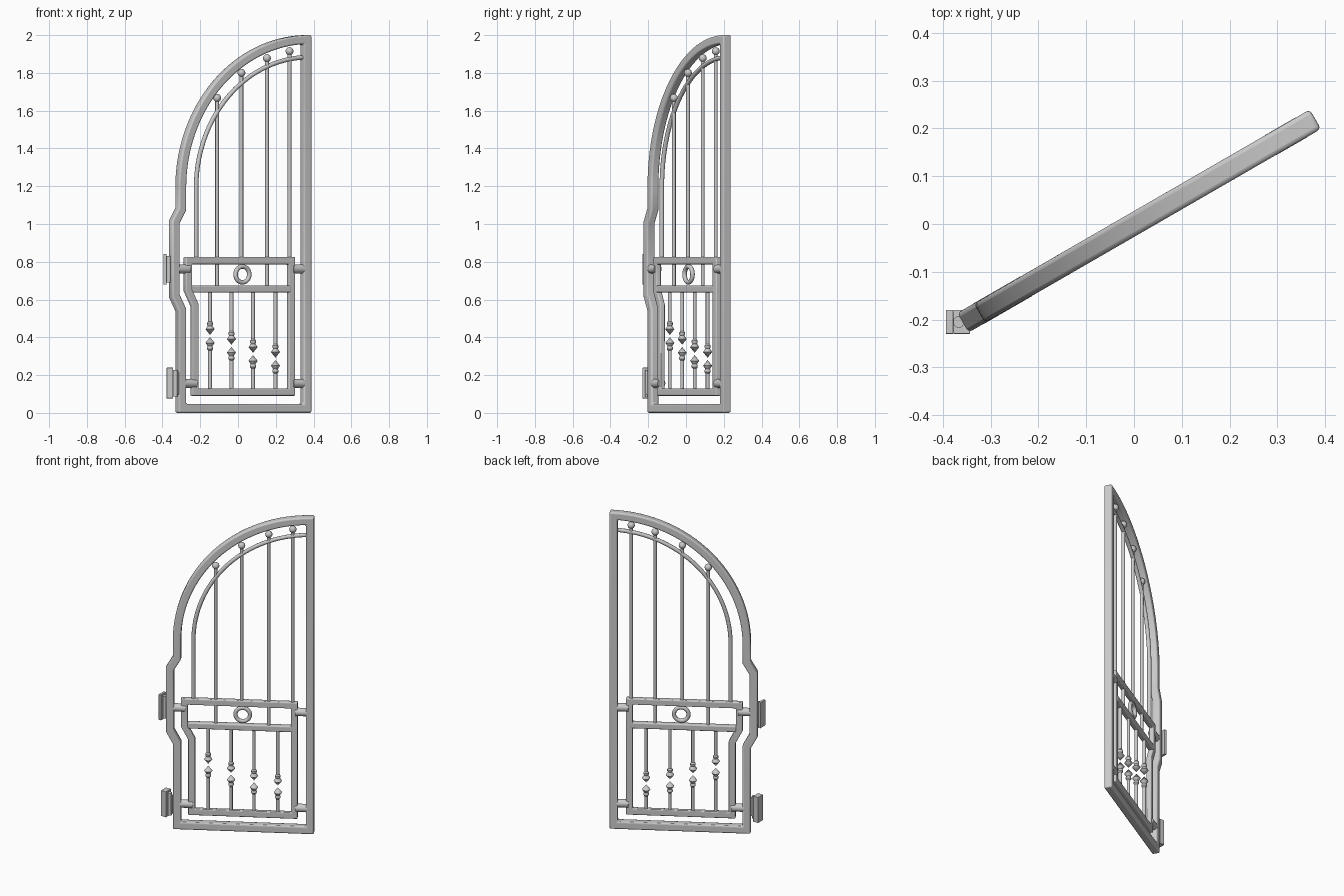
import bpy, bmesh, math
from mathutils import Matrix, Vector

if "Cube" in bpy.data.objects:
    bpy.data.objects.remove(bpy.data.objects["Cube"])

TURN = Matrix.Rotation(math.radians(30), 4, 'Z')   # the leaf stands open by 30 degrees


def finish(name, bm, turned=True, bevel=0):
    bmesh.ops.recalc_face_normals(bm, faces=bm.faces)
    me = bpy.data.meshes.new(name)
    bm.to_mesh(me)
    bm.free()
    ob = bpy.data.objects.new(name, me)
    bpy.context.collection.objects.link(ob)
    if turned:
        ob.matrix_world = TURN
    if bevel:
        m = ob.modifiers.new("bevel", 'BEVEL')
        m.width, m.segments, m.limit_method = bevel, 3, 'ANGLE'
        m.angle_limit = math.radians(50)
    bpy.ops.object.select_all(action='DESELECT')
    ob.select_set(True)
    bpy.context.view_layer.objects.active = ob
    bpy.ops.object.shade_smooth_by_angle(angle=math.radians(35))
    return ob


def sweep(name, path, section, closed=False, bevel=0):
    """Sweep a (side, depth) section along a mitred path in the local x-z plane."""
    pts = [Vector(p) for p in path]
    n, k = len(pts), len(section)
    bm = bmesh.new()
    rings = []
    for i, p in enumerate(pts):
        a = pts[i - 1] if i or closed else None
        b = pts[(i + 1) % n] if i < n - 1 or closed else None
        d1 = (p - a).normalized() if a else (b - p).normalized()
        d2 = (b - p).normalized() if b else d1
        n1, n2 = Vector((-d1.y, d1.x)), Vector((-d2.y, d2.x))
        m = (n1 + n2) / (1 + n1.dot(n2))
        rings.append([bm.verts.new((p.x + m.x * s, d, p.y + m.y * s)) for s, d in section])
    for i in range(n if closed else n - 1):
        r, q = rings[i], rings[(i + 1) % n]
        for j in range(k):
            bm.faces.new((r[j], r[(j + 1) % k], q[(j + 1) % k], q[j]))
    if not closed:
        bm.faces.new(rings[0])
        bm.faces.new(rings[-1])
    return finish(name, bm, bevel=bevel)


def rect(w, d):
    return [(-w / 2, -d / 2), (w / 2, -d / 2), (w / 2, d / 2), (-w / 2, d / 2)]


def circle(r, n=12):
    return [(r * math.cos(2 * math.pi * i / n), r * math.sin(2 * math.pi * i / n)) for i in range(n)]


def lathe(name, x, profile, y=0, turned=True, n=16):
    """Revolve (radius, z) points about a vertical axis."""
    bm = bmesh.new()
    vs = [bm.verts.new((x + r, y, z)) for r, z in profile]
    es = [bm.edges.new(e) for e in zip(vs, vs[1:])]
    bmesh.ops.spin(bm, geom=vs + es, cent=(x, y, 0), axis=(0, 0, 1),
                   angle=2 * math.pi, steps=n, use_duplicate=False)
    bmesh.ops.remove_doubles(bm, verts=bm.verts, dist=1e-5)
    return finish(name, bm, turned)


def box(name, x0, x1, y0, y1, z0, z1):
    bm = bmesh.new()
    bmesh.ops.create_cube(bm, size=1, matrix=Matrix.Translation(
        ((x0 + x1) / 2, (y0 + y1) / 2, (z0 + z1) / 2)) @ Matrix.Diagonal((x1 - x0, y1 - y0, z1 - z0, 1)))
    return finish(name, bm, turned=False, bevel=0.002)


def arc(r, a0, a1, n):
    return [(CX + r * math.cos(math.radians(a0 + (a1 - a0) * i / n)),
             CZ + r * math.sin(math.radians(a0 + (a1 - a0) * i / n))) for i in range(n + 1)]


CX, CZ = 0.434, 1.193

# outer frame with the stepped hinge side and quarter-round top
sweep("outer_frame", [(0.415, 0.024), (-0.35, 0.024), (-0.35, 0.545), (-0.39, 0.62), (-0.39, 1.01),
                      (-0.35, 1.08)] + arc(0.784, 180, 91.4, 32), rect(0.047, 0.047), True, 0.009)

# thin inner arch
sweep("inner_arch", [(-0.256, 0.8)] + arc(0.69, 180, 92, 32), circle(0.012))

# lower panel frame and its middle rail
sweep("panel_frame", [(0.324, 0.11), (-0.266, 0.11), (-0.266, 0.57), (-0.307, 0.65), (-0.307, 0.806),
                      (0.324, 0.806)], rect(0.039, 0.03), True, 0.006)
sweep("middle_rail", [(-0.29, 0.656), (0.318, 0.656)], rect(0.038, 0.032), bevel=0.007)

# tall bars ending in balls
for x, zb, z0 in [(-0.128, 1.667, 0.66), (0.021, 1.80, 0.8), (0.177, 1.878, 0.66), (0.315, 1.915, 0.8)]:
    lathe("tall_bar", x, [(0, z0), (0.01, z0), (0.01, zb), (0, zb)], n=12)
    r = 0.021
    lathe("ball", x, [(r * math.sin(math.pi * i / 10), zb - r * math.cos(math.pi * i / 10))
                      for i in range(11)])

# facing spear spindles
for x, zg in [(-0.171, 0.407), (-0.04, 0.355), (0.092, 0.312), (0.229, 0.286)]:
    for s, end in ((1, 0.65), (-1, 0.12)):
        lathe("spindle", x, [(0, zg + s * 0.006), (0.024, zg + s * 0.036), (0.012, zg + s * 0.054),
                             (0.016, zg + s * 0.06), (0.016, zg + s * 0.07), (0.01, zg + s * 0.078),
                             (0.01, end), (0, end)], n=12)

# ring in the upper opening
sweep("ring", [(0.027 + a, 0.733 + b) for a, b in circle(0.042, 32)], circle(0.012), True)

# round pegs joining panel to frame
for x0, x1, z in [(-0.375, -0.3, 0.762), (0.33, 0.405, 0.762), (-0.34, -0.26, 0.156), (0.33, 0.405, 0.156)]:
    sweep("peg", [(x0, z), (x1, z)], circle(0.024, 16))

# hinges: wall plate, leaf and barrel
for dx, zc, x0 in [(0, 0.761, -0.394), (0.035, 0.158, -0.378)]:
    x1 = -0.378 + dx
    box("hinge_plate", x0, x1, -0.23, -0.18, zc - 0.081, zc + 0.081)
    box("hinge_leaf", x1 - 0.004, x1 + 0.03, -0.209, -0.199, zc - 0.06, zc + 0.06)
    lathe("hinge_barrel", -0.367 + dx, [(0, zc - 0.07), (0.012, zc - 0.07), (0.012, zc + 0.07), (0, zc + 0.07)],
          y=-0.205, turned=False)
